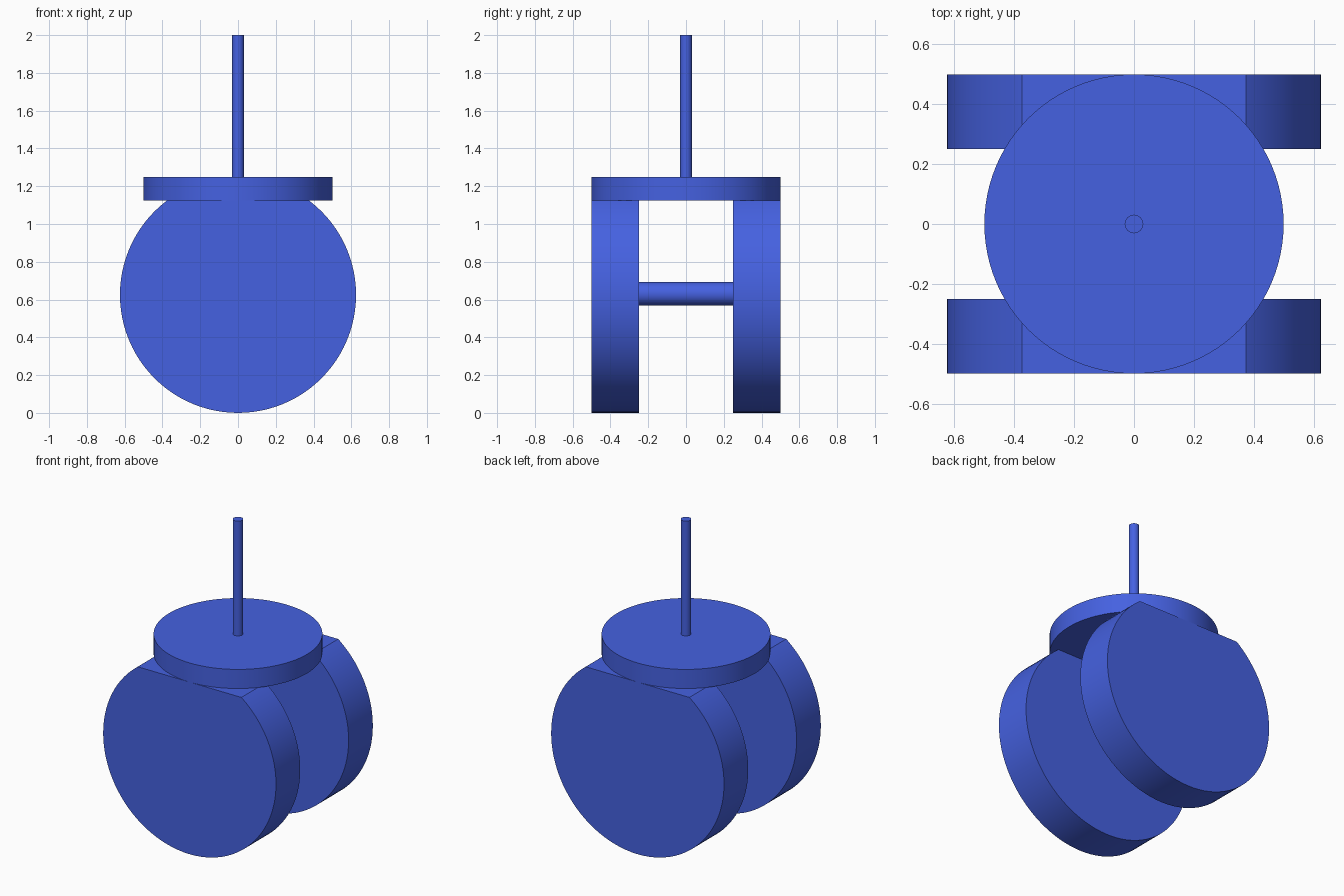
import bpy, bmesh
from math import pi
from mathutils import Matrix

if "Cube" in bpy.data.objects:
    bpy.data.objects.remove(bpy.data.objects["Cube"])

mat = bpy.data.materials.new("blue")
mat.diffuse_color = (0.06, 0.12, 0.75, 1)
mat.use_nodes = True
mat.node_tree.nodes["Principled BSDF"].inputs["Base Color"].default_value = mat.diffuse_color


def cylinder(name, radius, depth, centre, along_y=False, cut_z=None, sides=96):
    bm = bmesh.new()
    rot = Matrix.Rotation(pi / 2, 4, 'X') if along_y else Matrix.Identity(4)
    bmesh.ops.create_cone(bm, cap_ends=True, segments=sides, radius1=radius,
                          radius2=radius, depth=depth,
                          matrix=Matrix.Translation(centre) @ rot)
    if cut_z is not None:
        # slice off the top and cap it flat
        bmesh.ops.bisect_plane(bm, geom=bm.verts[:] + bm.edges[:] + bm.faces[:],
                               plane_co=(0, 0, cut_z), plane_no=(0, 0, 1),
                               clear_outer=True)
        bmesh.ops.holes_fill(bm, edges=[e for e in bm.edges if e.is_boundary])
    bmesh.ops.recalc_face_normals(bm, faces=bm.faces)
    mesh = bpy.data.meshes.new(name)
    bm.to_mesh(mesh)
    bm.free()
    mesh.materials.append(mat)
    obj = bpy.data.objects.new(name, mesh)
    bpy.context.collection.objects.link(obj)
    bpy.ops.object.select_all(action='DESELECT')
    obj.select_set(True)
    bpy.context.view_layer.objects.active = obj
    bpy.ops.object.shade_smooth_by_angle(angle=pi / 6)
    return obj


# twin wheels with flattened tops under the plate
for side, y in (("front", -0.375), ("back", 0.375)):
    cylinder(side + "_wheel", 0.625, 0.25, (0, y, 0.625), along_y=True, cut_z=1.125)

# axle joining the wheels
cylinder("axle", 0.0625, 0.5, (0, 0, 0.63), along_y=True, sides=48)

# round mounting plate and stem
cylinder("mounting_plate", 0.5, 0.125, (0, 0, 1.1875))
cylinder("stem", 0.031, 0.75, (0, 0, 1.625), sides=32)
